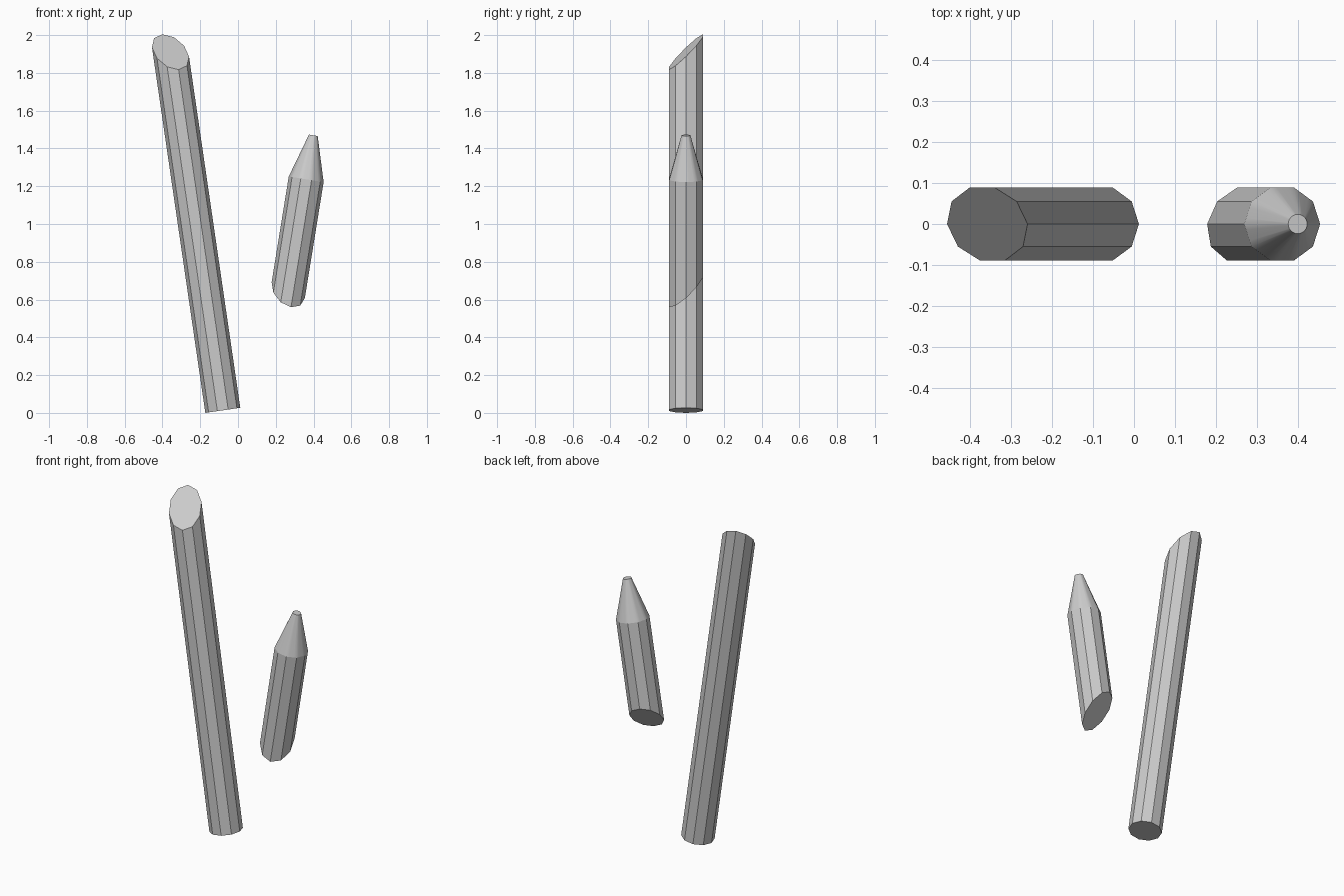
import bpy, bmesh, math
from mathutils import Vector, Matrix

if "Cube" in bpy.data.objects:
    bpy.data.objects.remove(bpy.data.objects["Cube"])

R = 0.0935       # shaft radius
SIDES = 10

grey = bpy.data.materials.new("light_grey")
grey.diffuse_color = (0.6, 0.6, 0.6, 1)
grey.use_nodes = True
grey.node_tree.nodes["Principled BSDF"].inputs["Base Color"].default_value = grey.diffuse_color


def tilted(center, degrees):
    """Frame leaning in the xz plane; positive leans towards +x."""
    return Matrix.Translation(center) @ Matrix.Rotation(math.radians(degrees), 4, 'Y')


def decagon(angle):
    """Point on the ten-sided shaft outline at the given angle."""
    step = 2 * math.pi / SIDES
    off = (angle + 1e-9) % step - step / 2
    rad = R * math.cos(step / 2) / math.cos(off)
    return Vector((rad * math.cos(angle), rad * math.sin(angle), 0))


def finish(name, bm, sharp_angle=None):
    bmesh.ops.recalc_face_normals(bm, faces=bm.faces[:])
    mesh = bpy.data.meshes.new(name)
    bm.to_mesh(mesh)
    bm.free()
    mesh.materials.append(grey)
    obj = bpy.data.objects.new(name, mesh)
    bpy.context.collection.objects.link(obj)
    if sharp_angle:
        bpy.context.view_layer.objects.active = obj
        obj.select_set(True)
        bpy.ops.object.shade_smooth_by_angle(angle=math.radians(sharp_angle))
        obj.select_set(False)


def shaft(name, frame, cut_point, slope_x, slope_y, cap_square):
    """Prism from a square end at the frame to a slanted break plane."""
    bm = bmesh.new()
    axis = frame.to_3x3() @ Vector((0, 0, 1))
    normal = Vector((-slope_x, -slope_y, 1))
    square, broken = [], []
    for i in range(SIDES):
        p = frame @ decagon(2 * math.pi * i / SIDES)
        t = (Vector(cut_point) - p).dot(normal) / axis.dot(normal)
        square.append(bm.verts.new(p))
        broken.append(bm.verts.new(p + axis * t))
    for i in range(SIDES):
        j = (i + 1) % SIDES
        bm.faces.new((square[i], square[j], broken[j], broken[i]))
    bm.faces.new(broken)
    if cap_square:
        bm.faces.new(square)
    finish(name, bm)


def cone_tip(name, frame, length, tip_radius, segments=40):
    """Sharpened end, blending from the ten-sided outline to a round flat tip."""
    bm = bmesh.new()
    base, top = [], []
    for i in range(segments):
        a = 2 * math.pi * i / segments
        base.append(bm.verts.new(frame @ decagon(a)))
        top.append(bm.verts.new(frame @ Vector(
            (tip_radius * math.cos(a), tip_radius * math.sin(a), length))))
    for i in range(segments):
        j = (i + 1) % segments
        bm.faces.new((base[i], base[j], top[j], top[i]))
    bm.faces.new(top)
    finish(name, bm, 40)


# Long broken piece, leaning left
shaft("long_shaft", tilted((-0.0805, 0, 0.0135), -8.3),
      (-0.358, 0, 1.911), -0.25, 0.93, True)

# Short broken piece with sharpened tip, leaning right
short_frame = tilted((0.361, 0, 1.2365), 9.2)
shaft("short_shaft", short_frame, (0.266, 0, 0.65), -0.48, 0.94, False)
cone_tip("sharpened_tip", short_frame, 0.236, 0.0235)
